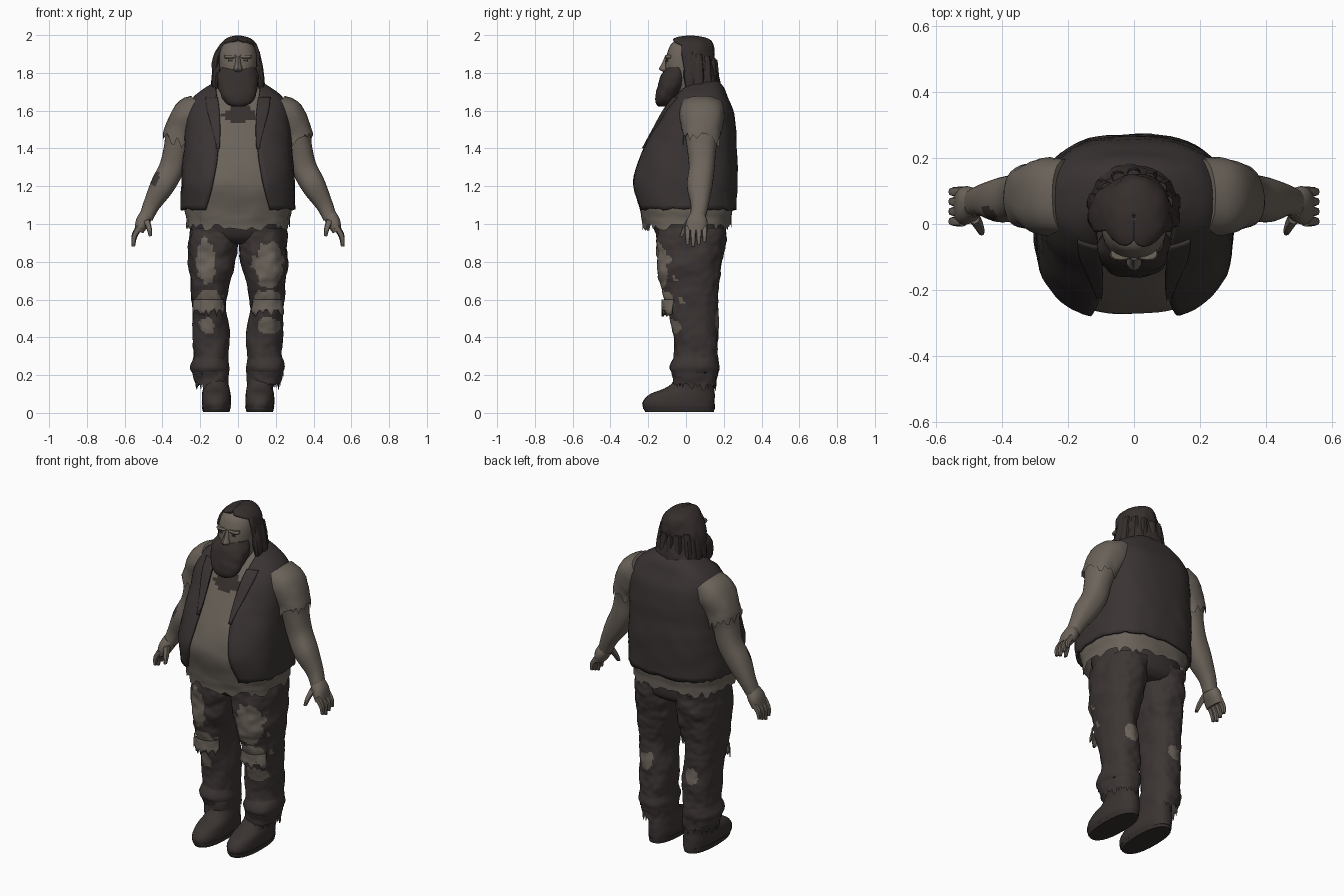
import bpy
import bmesh
import random
from math import asin, cos, sin, pi, radians
from mathutils import Vector, noise

random.seed(4)
if "Cube" in bpy.data.objects:
    bpy.data.objects.remove(bpy.data.objects["Cube"])


def material(name, r, g, b):
    m = bpy.data.materials.new(name)
    m.use_nodes = True
    m.diffuse_color = (r, g, b, 1)
    shader = next(n for n in m.node_tree.nodes if n.type == "BSDF_PRINCIPLED")
    shader.inputs["Base Color"].default_value = (r, g, b, 1)
    return m


skin = material("weathered skin", .155, .13, .107)
shirt = material("dirty shirt", .145, .123, .102)
leather = material("dark leather", .042, .034, .033)
denim = material("dark trousers", .045, .036, .034)
hair_brown = material("dark hair", .036, .028, .026)
boot_brown = material("boot leather", .042, .033, .031)
sole_dark = material("boot sole", .036, .029, .027)


def spline(secs, steps):
    """Smoothly interpolate cross-sections."""
    pts = [secs[0], *secs, secs[-1]]
    for i in range(len(secs) - 1):
        for k in range(steps):
            t = k / steps
            yield [.5 * (2 * b + (c - a) * t + (2 * a - 5 * b + 4 * c - d) * t * t
                         + (3 * b - a - 3 * c + d) * t ** 3)
                   for a, b, c, d in zip(*pts[i:i + 4])]
    yield list(secs[-1])


def power(v, p):
    return abs(v) ** p * (1 if v >= 0 else -1)


def loft(name, secs, mats, n=24, steps=4, p=.85, arc=None, grow=0, rough=0,
         ragged=0, tilt=False, side=1, thick=0, paint=None):
    """Skin rings (x, front y, back y, z, half width); angle 0 faces the front."""
    rings = list(spline(secs, steps))
    centres = [Vector((r[0], (r[1] + r[2]) / 2, r[3])) for r in rings]
    bm = bmesh.new()
    grid = []
    for i, (x, front, back, z, rx) in enumerate(rings):
        across = Vector((1, 0, 0))
        if tilt:
            t = centres[min(i + 1, len(rings) - 1)] - centres[max(i - 1, 0)]
            across = Vector((-t.z, 0, t.x)).normalized()
        lo, hi = arc(z, rx + grow) if arc else (0, 2 * pi)
        row = []
        for j in range(n + 1 if arc else n):
            a = lo + (hi - lo) * j / n
            v = across * (rx + grow) * power(sin(a), p)
            v.y -= ((back - front) / 2 + grow) * power(cos(a), p)
            co = centres[i] + v
            v *= 1 + rough * (noise.noise(co * 11 + Vector((side, 0, 0))) + .4 * noise.noise(co * 30))
            co = centres[i] + v
            if ragged and i == len(rings) - 1:
                co.z += random.uniform(-ragged, ragged * .6)
            row.append(bm.verts.new((co.x * side, co.y, co.z)))
        grid.append(row)
    for up, down in zip(grid, grid[1:]):
        for j in range(n):
            k = (j + 1) % len(up)
            bm.faces.new((up[j], up[k], down[k], down[j]))
    if not arc:
        bm.faces.new(grid[0])
        if not ragged:
            bm.faces.new(grid[-1])
    bmesh.ops.recalc_face_normals(bm, faces=bm.faces)
    if paint:
        for f in bm.faces:
            f.material_index = int(paint(f.calc_center_median()))
    mesh = bpy.data.meshes.new(name)
    bm.to_mesh(mesh)
    bm.free()
    for m in mats:
        mesh.materials.append(m)
    ob = bpy.data.objects.new(name, mesh)
    bpy.context.collection.objects.link(ob)
    if thick:
        mod = ob.modifiers.new("thickness", "SOLIDIFY")
        mod.thickness, mod.offset = thick, 0
    bpy.ops.object.select_all(action="DESELECT")
    ob.select_set(True)
    bpy.context.view_layer.objects.active = ob
    bpy.ops.object.shade_smooth_by_angle(angle=radians(40))


def blob(c, x, z, w, h):
    """Ragged ellipse used for painted patches."""
    return ((c.x - x) / w) ** 2 + ((c.z - z) / h) ** 2 < .95 + .6 * noise.noise(c * 25)


# Torso in a shirt with a ragged hem
torso = [(0, .02, .15, 1.755, .085), (0, -.01, .18, 1.72, .15), (0, -.05, .2, 1.67, .215),
         (0, -.1, .23, 1.6, .25), (0, -.155, .243, 1.5, .26), (0, -.21, .248, 1.4, .265),
         (0, -.25, .252, 1.3, .275), (0, -.273, .25, 1.2, .28), (0, -.245, .245, 1.08, .283)]
hem = [(0, -.235, .238, 1.03, .275), (0, -.228, .238, .995, .275)]


def chest_hair(c):
    return c.y < 0 and blob(c, .01, 1.575, .09, .045)


loft("shirt_torso", torso + hem, [shirt, hair_brown], n=72, steps=6, p=.76, ragged=.035,
     rough=.02, paint=chest_hair)


# Open vest with lapels
def vest_edge(z, rx):
    width = .1 + .4 * (z - 1.5) ** 2
    return asin(min(.95, width / rx) ** (1 / .76))


def vest_arc(z, rx):
    a = vest_edge(z, rx)
    return a, 2 * pi - a


def lapel_arc(z, rx):
    a = vest_edge(z, rx)
    return a - .02, a + max(.04, (z - 1.38) * 1.1)


loft("vest", torso, [leather], n=60, p=.76, arc=vest_arc, grow=.014,
     rough=.02, ragged=.008, thick=.014)
for side, label in ((1, "left"), (-1, "right")):
    loft(label + "_lapel", torso[2:6], [leather], n=6, p=.76, arc=lapel_arc,
         grow=.024, side=side, thick=.01)

# Head, nose, eyes and brows
loft("head", [(0, 0, .09, 1.98, .04), (0, -.07, .11, 1.96, .075), (0, -.098, .125, 1.91, .098),
              (0, -.11, .125, 1.84, .1), (0, -.1, .125, 1.76, .092), (0, -.06, .12, 1.7, .082),
              (0, -.06, .14, 1.6, .09)], [skin])
loft("nose", [(0, -.11, -.08, 1.89, .012), (0, -.128, -.08, 1.85, .016),
              (0, -.143, -.08, 1.82, .024), (0, -.12, -.08, 1.805, .018)], [skin], n=10, p=1)
for side, label in ((1, "left"), (-1, "right")):
    loft(label + "_eye", [(.04, -.107, -.09, 1.871, .012), (.04, -.108, -.09, 1.86, .014)],
         [hair_brown], n=8, steps=2, side=side)
    loft(label + "_brow", [(.04, -.108, -.07, 1.895, .03), (.04, -.113, -.07, 1.885, .034),
                           (.04, -.106, -.07, 1.876, .028)], [skin], n=12, side=side)


# Long hair with loose locks, and beard
def hair_arc(z, rx):
    cover = max(0, min(1, (1.98 - z) / .035))
    a = asin(.92) * cover
    return a, 2 * pi - a


loft("long_hair", [(0, .02, .026, 1.99, .003), (0, -.05, .095, 1.98, .05), (0, -.08, .125, 1.955, .085),
                   (0, -.092, .14, 1.91, .108), (0, -.085, .15, 1.85, .119),
                   (0, -.06, .165, 1.78, .125), (0, -.04, .172, 1.73, .124),
                   (0, -.02, .165, 1.7, .118)], [hair_brown], n=48, p=1, arc=hair_arc,
     rough=.13, ragged=.03, thick=.018)
for i in range(5):
    a = .42 * pi + .145 * pi * i
    for side, label in ((1, "left"), (-1, "right")):
        x, y = sin(a), .045 - .1 * cos(a)
        lock = [(x * r, y - d, y + d, z - .01 * i, w)
                for r, d, z, w in ((.1, .02, 1.91, .02), (.116, .03, 1.82, .022),
                                   (.126, .028, 1.74, .018), (.122, .008, 1.67, .005))]
        loft(f"{label}_hair_lock_{i + 1}", lock, [hair_brown], n=10, side=side, rough=.15)
loft("beard", [(0, -.1, 0, 1.83, .09), (0, -.126, 0, 1.79, .102), (0, -.146, -.01, 1.73, .108),
               (0, -.16, -.05, 1.68, .094), (0, -.16, -.08, 1.64, .064),
               (0, -.147, -.1, 1.622, .03)], [hair_brown], n=36, p=.9, rough=.16)

# Arms, sleeves and hands
arm = [(.2, -.02, .19, 1.62, .07), (.255, -.03, .195, 1.57, .09), (.302, -.01, .182, 1.49, .08),
       (.325, .005, .16, 1.4, .068), (.35, .015, .152, 1.3, .067), (.402, .005, .14, 1.2, .064),
       (.458, .025, .12, 1.1, .045), (.488, .02, .103, 1.03, .037)]
palm = [(.484, .02, .1, 1.05, .036), (.505, 0, .115, 1.01, .038), (.525, -.005, .11, .96, .025)]
thumb = [(.485, 0, .04, 1.02, .018), (.47, -.022, .01, .975, .014), (.463, -.035, -.015, .935, .009)]


def tattoo(c):
    return c.y < .05 and blob(c, -.445, 1.24, .03, .04)


for side, label in ((1, "left"), (-1, "right")):
    loft(label + "_arm", arm, [skin, denim], n=28, steps=6, tilt=True, side=side, paint=tattoo)
    loft(label + "_sleeve", arm[:3] + [(.32, -.01, .175, 1.445, .074)], [shirt], n=32,
         tilt=True, side=side, grow=.007, rough=.08, ragged=.04)
    loft(label + "_palm", palm, [skin], n=14, tilt=True, side=side)
    loft(label + "_thumb", thumb, [skin], n=8, tilt=True, side=side)
    for i, name in enumerate(("index", "middle", "ring", "little")):
        y = .008 + .03 * i
        reach = .105 - .012 * abs(i - 1)
        finger = [(.52 + out, y - r, y + r, .985 - reach * f, r)
                  for out, f, r in ((0, 0, .016), (.028, .5, .014), (.034, 1, .009))]
        loft(f"{label}_{name}_finger", finger, [skin], n=8, tilt=True, side=side)

# Trousers with torn patches: x, z, half width, half height, front or back
loft("trouser_seat", [(0, -.19, .215, 1.04, .25), (0, -.165, .212, .96, .25),
                      (0, -.14, .2, .92, .22), (0, -.1, .17, .895, .12)], [denim], n=36)
leg = [(.13, -.16, .21, .98, .12), (.132, -.157, .205, .9, .13), (.14, -.15, .185, .78, .12),
       (.15, -.13, .172, .66, .1), (.153, -.1, .165, .55, .09), (.142, -.065, .168, .42, .098),
       (.142, -.065, .168, .3, .092), (.145, -.075, .165, .23, .096), (.135, -.065, .16, .15, .085)]
tears = {1: [(.162, .78, .08, .13, -1), (.16, .6, .075, .055, -1), (.16, .46, .06, .045, -1),
             (.15, .5, .045, .055, 1)],
         -1: [(-.172, .8, .05, .12, -1), (-.155, .6, .075, .055, -1), (-.168, .46, .04, .045, -1),
              (-.145, .48, .04, .05, 1)]}


def torn(side):
    def rule(c):
        return any((c.y - .03) * face > 0 and blob(c, *patch) for *patch, face in tears[side])
    return rule


def knee_arc(z, rx):
    return -.95, .95


# Boots
boot = [(.125, -.05, .14, .24, .065), (.12, -.065, .145, .17, .068), (.115, -.11, .15, .13, .07),
        (.115, -.19, .15, .1, .075), (.115, -.228, .15, .06, .078), (.115, -.226, .15, .02, .074)]
sole = [(.115, -.23, .152, .035, .078), (.115, -.215, .148, .004, .07)]

for side, label in ((1, "left"), (-1, "right")):
    loft(label + "_trouser_leg", leg, [denim, skin], n=72, steps=12, rough=.09,
         ragged=.035, side=side, paint=torn(side))
    loft(label + "_knee_rag", [(.157, -.118, .17, .6, .088), (.157, -.118, .16, .57, .09),
                               (.157, -.122, .16, .54, .094)], [shirt], n=20, arc=knee_arc,
         rough=.09, ragged=.03, side=side, grow=.006, thick=.006)
    loft(label + "_cuff_fold", [(.143, -.06, .165, .3, .09), (.147, -.085, .172, .245, .1),
                                (.145, -.07, .165, .21, .094)], [denim], n=32, rough=.1,
         ragged=.025, side=side)
    loft(label + "_boot", boot, [boot_brown], n=28, rough=.04, side=side)
    loft(label + "_sole", sole, [sole_dark], n=28, steps=1, side=side)
